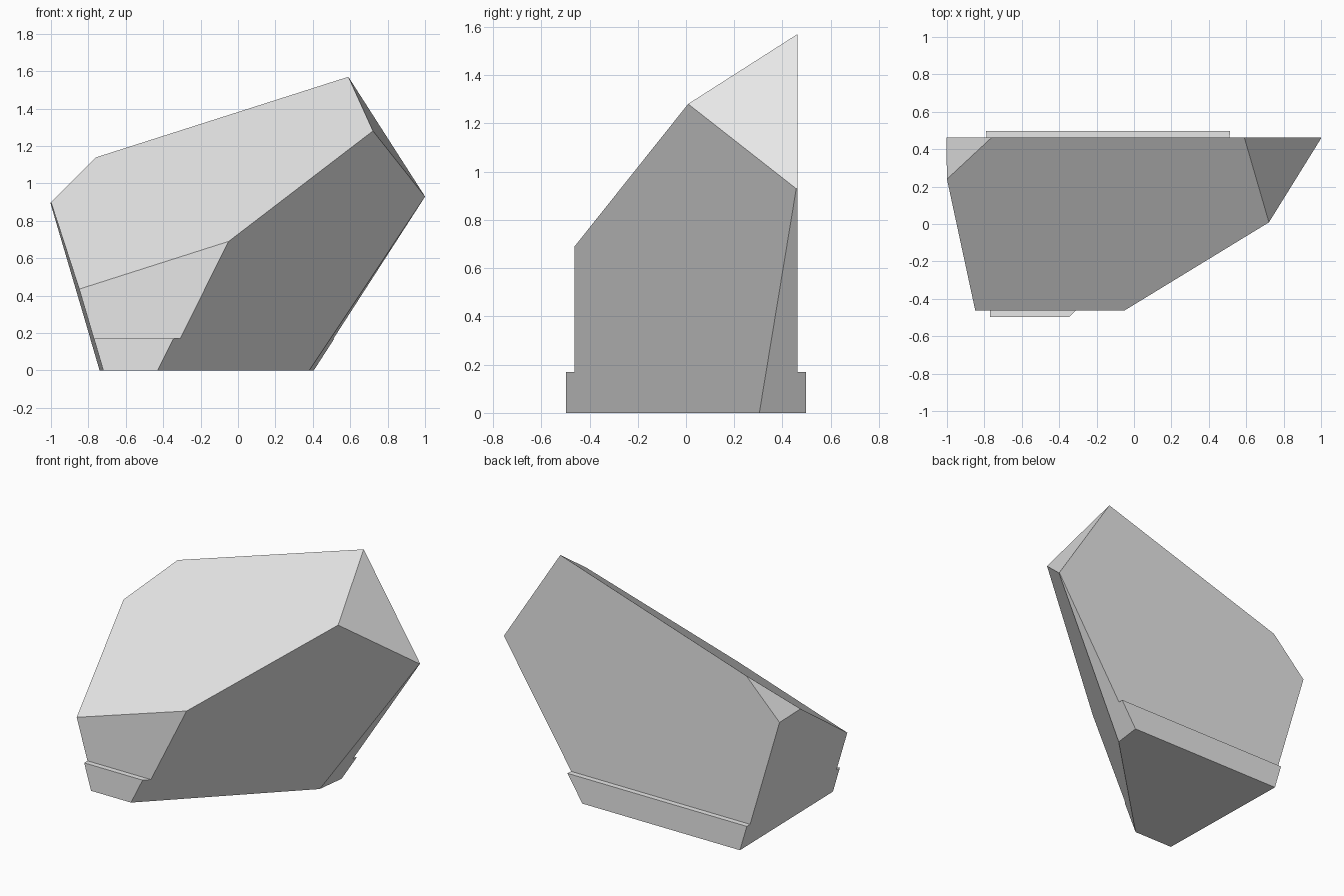
import bpy
import bmesh
from mathutils import Vector

cube = bpy.data.objects.get("Cube")
if cube:
    bpy.data.objects.remove(cube, do_unlink=True)

# Pale grey stone
stone = bpy.data.materials.new("pale_grey_stone")
stone.use_nodes = True
grey = (0.8, 0.8, 0.8, 1)
stone.diffuse_color = grey
stone.node_tree.nodes["Principled BSDF"].inputs["Base Color"].default_value = grey

FRONT, FOOT, LEDGE, TALL = 0.462, 0.497, 0.17, 1.8

# Slab with a thicker foot, extruded along x
half = [(FOOT, 0), (FOOT, LEDGE), (FRONT, LEDGE), (FRONT, TALL)]
profile = half + [(-y, z) for y, z in reversed(half)]
bm = bmesh.new()
end = bm.faces.new([bm.verts.new((-1.3, y, z)) for y, z in profile])
sweep = bmesh.ops.extrude_face_region(bm, geom=[end])
moved = [g for g in sweep["geom"] if isinstance(g, bmesh.types.BMVert)]
bmesh.ops.translate(bm, vec=(2.6, 0, 0), verts=moved)


def chop(a, b, c):
    """Cut away everything beyond the plane through three points."""
    a, b, c = Vector(a), Vector(b), Vector(c)
    normal = (b - a).cross(c - a).normalized()
    if normal.dot(a - Vector((0, 0.2, 0.5))) < 0:
        normal.negate()
    cut = bmesh.ops.bisect_plane(
        bm, geom=bm.verts[:] + bm.edges[:] + bm.faces[:], dist=1e-5,
        plane_co=a, plane_no=normal, clear_outer=True)
    rim = [g for g in cut["geom_cut"] if isinstance(g, bmesh.types.BMEdge)]
    bmesh.ops.holes_fill(bm, edges=rim, sides=0)


# Corners of the chipped rock
peak, right_tip = (0.59, FRONT, 1.57), (1, 0.457, 0.93)
shoulder, left_tip = (0.72, 0.02, 1.285), (-1, 0.24, 0.9)
brow, toe = (-0.05, -FRONT, 0.69), (-0.43, -FOOT, 0)
heel = (0.38, 0.298, 0)

chop(left_tip, peak, brow)                                  # sloping top
chop(brow, right_tip, toe)                                  # front right facet
chop(peak, (1, FRONT, 0.93), shoulder)                      # upper right facet
chop(right_tip, heel, (0.405, FOOT, 0))                     # narrow right facet
chop(left_tip, (-1, FRONT, 0.9), (-0.75, FRONT, 1.15))      # upper left facet
chop(left_tip, (-0.72, -FOOT, 0), (-0.74, FOOT, 0))         # left facet

bmesh.ops.recalc_face_normals(bm, faces=bm.faces[:])
mesh = bpy.data.meshes.new("rock")
bm.to_mesh(mesh)
bm.free()
mesh.materials.append(stone)
rock = bpy.data.objects.new("rock", mesh)
bpy.context.collection.objects.link(rock)
